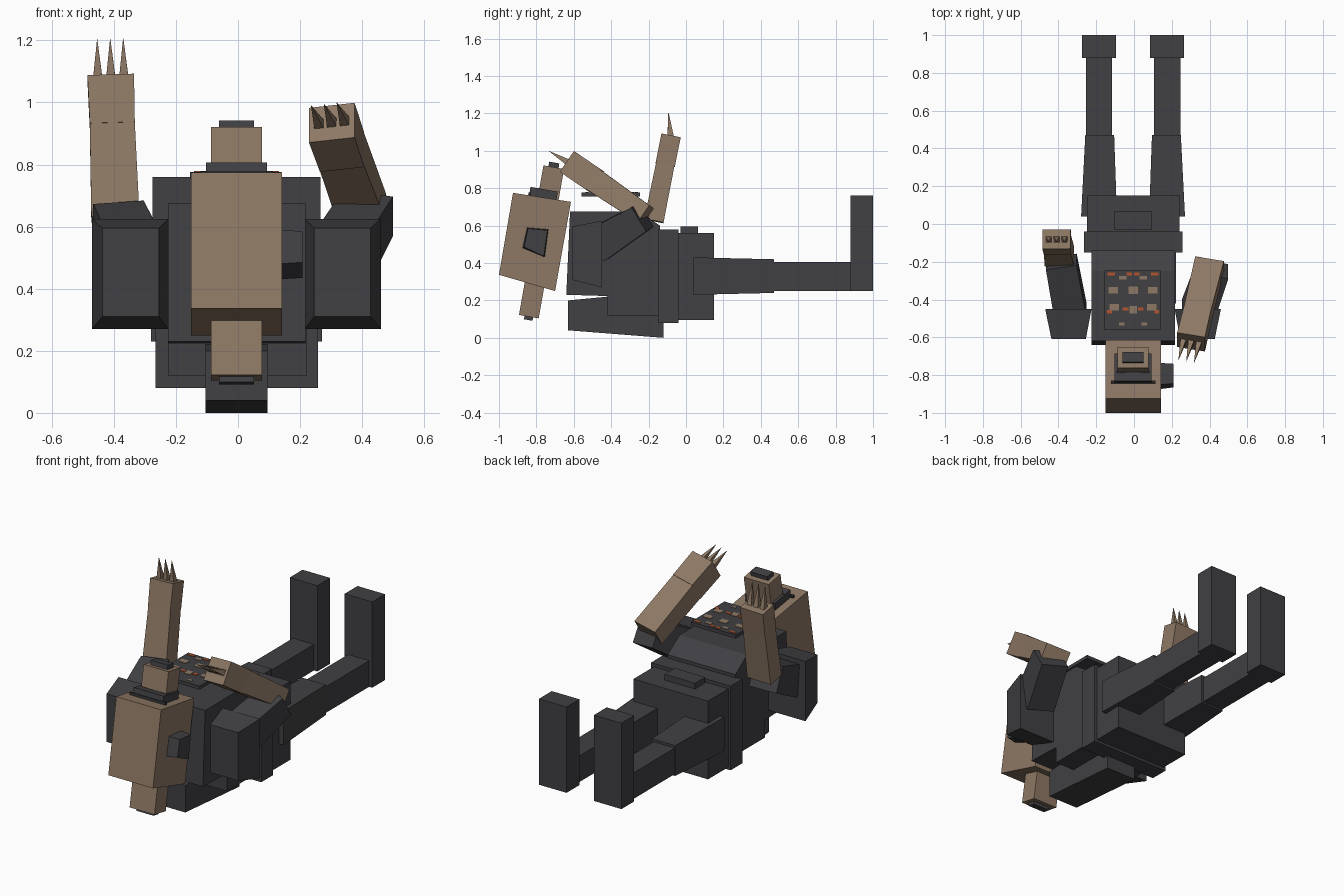
import bpy, bmesh, math
from mathutils import Matrix, Vector

if "Cube" in bpy.data.objects:
    bpy.data.objects.remove(bpy.data.objects["Cube"])

CX = -0.005  # centre line of the figure


def material(name, col):
    m = bpy.data.materials.new(name)
    m.diffuse_color = (*col, 1)
    m.use_nodes = True
    m.node_tree.nodes["Principled BSDF"].inputs["Base Color"].default_value = m.diffuse_color
    return m


DARK = material("charcoal", (0.052, 0.052, 0.058))
BROWN = material("tan brown", (0.27, 0.19, 0.13))
BLACK = material("dark grey", (0.03, 0.03, 0.034))
ORANGE = material("burnt orange", (0.45, 0.09, 0.025))


def finish(name, bm, mat):
    bmesh.ops.recalc_face_normals(bm, faces=bm.faces)
    me = bpy.data.meshes.new(name)
    bm.to_mesh(me)
    bm.free()
    me.materials.append(mat)
    ob = bpy.data.objects.new(name, me)
    bpy.context.collection.objects.link(ob)
    return ob


def loft(name, a, b, mat):
    """Join two outlines with the same number of points."""
    bm = bmesh.new()
    va = [bm.verts.new(p) for p in a]
    vb = [bm.verts.new(p) for p in b]
    n = len(va)
    bm.faces.new(va)
    bm.faces.new(vb)
    for i in range(n):
        bm.faces.new((va[i], va[(i + 1) % n], vb[(i + 1) % n], vb[i]))
    return finish(name, bm, mat)


def prism(name, pts, x0, x1, mat):
    """Side outline (y, z) extruded along x."""
    return loft(name, [(x0, y, z) for y, z in pts], [(x1, y, z) for y, z in pts], mat)


def box(name, x, y, z, mat):
    return prism(name, [(y[0], z[0]), (y[1], z[0]), (y[1], z[1]), (y[0], z[1])], x[0], x[1], mat)


def rect_y(x, y, z):
    return [(x[0], y, z[0]), (x[1], y, z[0]), (x[1], y, z[1]), (x[0], y, z[1])]


def frame(p0, p1):
    """Across / thickness / along axes for a limb."""
    d = (Vector(p1) - Vector(p0)).normalized()
    u = (Vector((1, 0, 0)) - d * d.x).normalized()
    return u, d.cross(u), d


def limb(name, p0, p1, s0, s1, mat):
    u, v, d = frame(p0, p1)
    ring = lambda p, s: [Vector(p) + u * (i * s[0] / 2) + v * (j * s[1] / 2)
                         for i, j in ((-1, -1), (1, -1), (1, 1), (-1, 1))]
    return loft(name, ring(p0, s0), ring(p1, s1), mat)


# torso
prism("chest", [(-.64, .23), (-.62, .675), (-.25, .675), (-.14, .60), (-.14, .215)], -.226, .218, DARK)
box("abdomen", (-.226, .222), (-.42, -.10), (.12, .58), DARK)
box("belt", (-.265, .258), (-.15, -.04), (.08, .58), DARK)
box("pelvis", (-.25, .24), (-.05, .15), (.095, .56), DARK)
box("belt_buckle", (-.105, .095), (-.03, .065), (.55, .595), DARK)
prism("back_pack", [(-.63, .04), (-.12, 0), (-.12, .15), (-.42, .22), (-.63, .20)], -.105, .095, DARK)

# chest panel with symmetrical markings
box("chest_panel", (-.155, .14), (-.56, -.245), (.755, .776), DARK)
spots = [(0, -.35, .05, .04, BROWN), (.105, -.35, .05, .035, BROWN), (0, -.455, .04, .04, BROWN),
         (.10, -.44, .05, .035, BROWN), (.055, -.285, .04, .02, BROWN), (.06, -.53, .03, .015, BROWN),
         (.115, -.265, .04, .015, ORANGE), (.02, -.265, .03, .015, ORANGE),
         (.04, -.45, .03, .018, ORANGE), (.125, -.465, .025, .018, ORANGE)]
for x, y, w, h, mat in spots:
    for s in ((1, -1) if x else (1,)):
        c = CX + s * x
        box("panel_mark", (c - w / 2, c + w / 2), (y - h / 2, y + h / 2), (.775, .779), mat)

# legs
for s, side in ((-1, "left"), (1, "right")):
    mx = lambda a, b: (CX + s * a, CX + s * b)
    box(side + "_foot", mx(.09, .271), (.88, 1.0), (.25, .76), DARK)
    box(side + "_shin", mx(.112, .25), (.46, .89), (.25, .405), DARK)
    loft(side + "_thigh", rect_y(mx(.085, .275), .04, (.23, .43)),
         rect_y(mx(.10, .253), .47, (.24, .42)), DARK)
    # shoulder block, bevelled toward the front
    loft(side + "_shoulder", rect_y(mx(.22, .465), -.45, (.27, .625)),
         rect_y(mx(.25, .432), -.61, (.31, .595)), DARK)


# arms: elbow, wrist and fingertip positions differ on each side
def arm(side, shoulder, elbow, fore, hand, tip, t0, t1):
    limb(side + "_upper_arm", shoulder, elbow, (.17, .19), (.165, .15), DARK)
    wrist = Vector(fore).lerp(Vector(hand), .66)
    limb(side + "_forearm", fore, wrist, (.155, t0), (.145, t1 * .95), BROWN)
    limb(side + "_hand", wrist, hand, (.145, t1), (.15, t1), BROWN)
    u, v, d = frame(fore, hand)
    off = Vector(tip) - Vector(hand)
    for k in (-1, 0, 1):  # claws
        base = Vector(hand) + u * (k * .042) - d * .01
        limb(side + "_claw", base, base + off, (.032, .035), (.001, .001), BROWN)


arm("left", (-.335, -.47, .49), (-.385, -.20, .61), (-.395, -.172, .625), (-.41, -.08, 1.08),
    (-.412, -.092, 1.215), .105, .105)
arm("right", (.335, -.47, .50), (.42, -.232, .645), (.40, -.215, .655), (.302, -.625, .935),
    (.275, -.735, 1.0), .11, .135)

# head, tilted about x; local parts are moved into place
TILT = Matrix.Translation((CX, -.81, .524)) @ Matrix.Rotation(math.radians(-10), 4, 'X')


def head_box(name, hx, y, z, mat):
    box(name, (-hx, hx), y, z, mat).data.transform(TILT)


prism("head", [(-.925, .775), (-.615, .727), (-.70, .25), (-1.0, .337)], -.152, .142, BROWN)
head_box("collar_plate", .098, (-.07, .078), (.22, .275), DARK)
head_box("upper_post", .082, (-.022, .09), (.2, .40), BROWN)
head_box("upper_post_cap", .056, (.005, .06), (.39, .425), DARK)
head_box("lower_post", .082, (-.012, .095), (-.41, -.2), BROWN)
head_box("lower_post_cap", .056, (.018, .065), (-.428, -.40), DARK)
for s in (-1, 1):  # dark face details on top of the head
    box("face_mark", (CX + s * .04, CX + s * .09), (-.825, -.775), (.782, .80), BLACK)
head_box("face_strip", .118, (-.075, -.062), (.23, .245), BLACK)

# single ear pad on the right side
loft("ear_pad", [(.13, y, z) for y, z in ((-.85, .59), (-.735, .58), (-.755, .43), (-.875, .48))],
     [(.208, y, z) for y, z in ((-.845, .585), (-.74, .575), (-.76, .435), (-.865, .485))], DARK)
